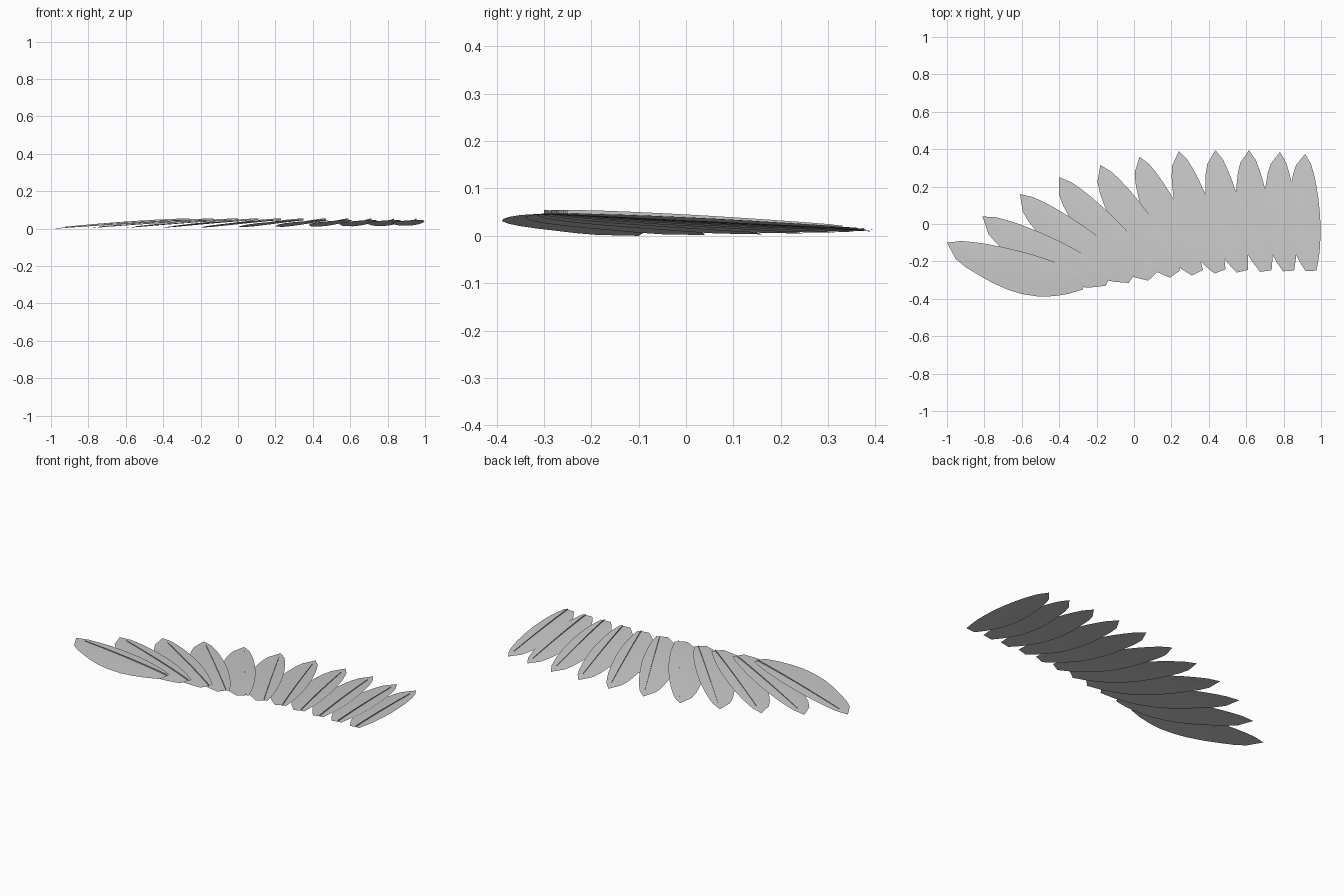
import bpy, bmesh
from mathutils import Vector

if "Cube" in bpy.data.objects:
    bpy.data.objects.remove(bpy.data.objects["Cube"], do_unlink=True)

# One flat grey for the whole wing
grey = bpy.data.materials.new("feather grey")
grey.use_nodes = True
grey.diffuse_color = (.59, .59, .59, 1)
grey.node_tree.nodes["Principled BSDF"].inputs["Base Color"].default_value = grey.diffuse_color

# Feather profile: station along the shaft, broad vane width, narrow vane width
PROFILE = [(0, .052, .021), (.09, .095, .035), (.18, .126, .046), (.28, .15, .053),
           (.4, .16, .058), (.5, .158, .058), (.62, .144, .055), (.74, .12, .048),
           (.83, .1, .039), (.91, .072, .028), (1, 0, 0)]

# Root and tip of each feather, from the outermost to the innermost
FEATHERS = [((-.26, -.30), (-1, -.10)), ((-.13, -.285), (-.81, .04)),
            ((0, -.275), (-.61, .16)), ((.11, -.27), (-.40, .25)),
            ((.23, -.26), (-.18, .315)), ((.35, -.255), (.03, .36)),
            ((.47, -.25), (.24, .39)), ((.59, -.25), (.435, .395)),
            ((.715, -.25), (.615, .395)), ((.835, -.25), (.78, .385)),
            ((.955, -.25), (.915, .375))]

ROOT_HEIGHT = .047
UP = Vector((0, 0, 1))


def make_sheet(name, rows):
    """Skin rows of points into a smooth open sheet."""
    bm = bmesh.new()
    grid = [[bm.verts.new(p) for p in row] for row in rows]
    for a, b in zip(grid, grid[1:]):
        for j in range(len(a) - 1):
            bm.faces.new((a[j], a[j + 1], b[j + 1], b[j]))
    # Rows that shrink to a single point, such as the tip, are merged
    bmesh.ops.remove_doubles(bm, verts=bm.verts, dist=1e-5)
    bmesh.ops.recalc_face_normals(bm, faces=bm.faces)
    if sum(f.normal.z for f in bm.faces) < 0:
        bmesh.ops.reverse_faces(bm, faces=bm.faces)
    for f in bm.faces:
        f.smooth = True
    mesh = bpy.data.meshes.new(name)
    bm.to_mesh(mesh)
    bm.free()
    mesh.materials.append(grey)
    obj = bpy.data.objects.new(name, mesh)
    bpy.context.collection.objects.link(obj)


for i, (root, tip) in enumerate(FEATHERS):
    root, tip = Vector((*root, 0)), Vector((*tip, 0))
    axis = tip - root
    side = Vector((-axis.y, axis.x, 0)).normalized()   # towards the broad vane
    broad_scale = 1 - .028 * i
    tip_drop = ROOT_HEIGHT * (1 - .034 * i)

    def spine(s):
        return root + axis * s + UP * (ROOT_HEIGHT - tip_drop * s ** 1.5)

    # Vanes: the broad one slopes down under the neighbouring feather
    rows = []
    for s, broad, narrow in PROFILE:
        c = spine(s)
        w = broad * broad_scale
        rows.append([c + (side - UP * .06) * w, c + (side - UP * .06) * w / 2,
                     c, c - (side + UP * .02) * narrow])
    make_sheet(f"feather_vane_{i + 1}", rows)

    # Shaft: a thin upright rib standing on the feather
    rows = []
    for k in range(9):
        s = k * .9 / 8
        rows.append([spine(s), spine(s) + UP * (.008 - .005 * s)])
    make_sheet(f"feather_shaft_{i + 1}", rows)
